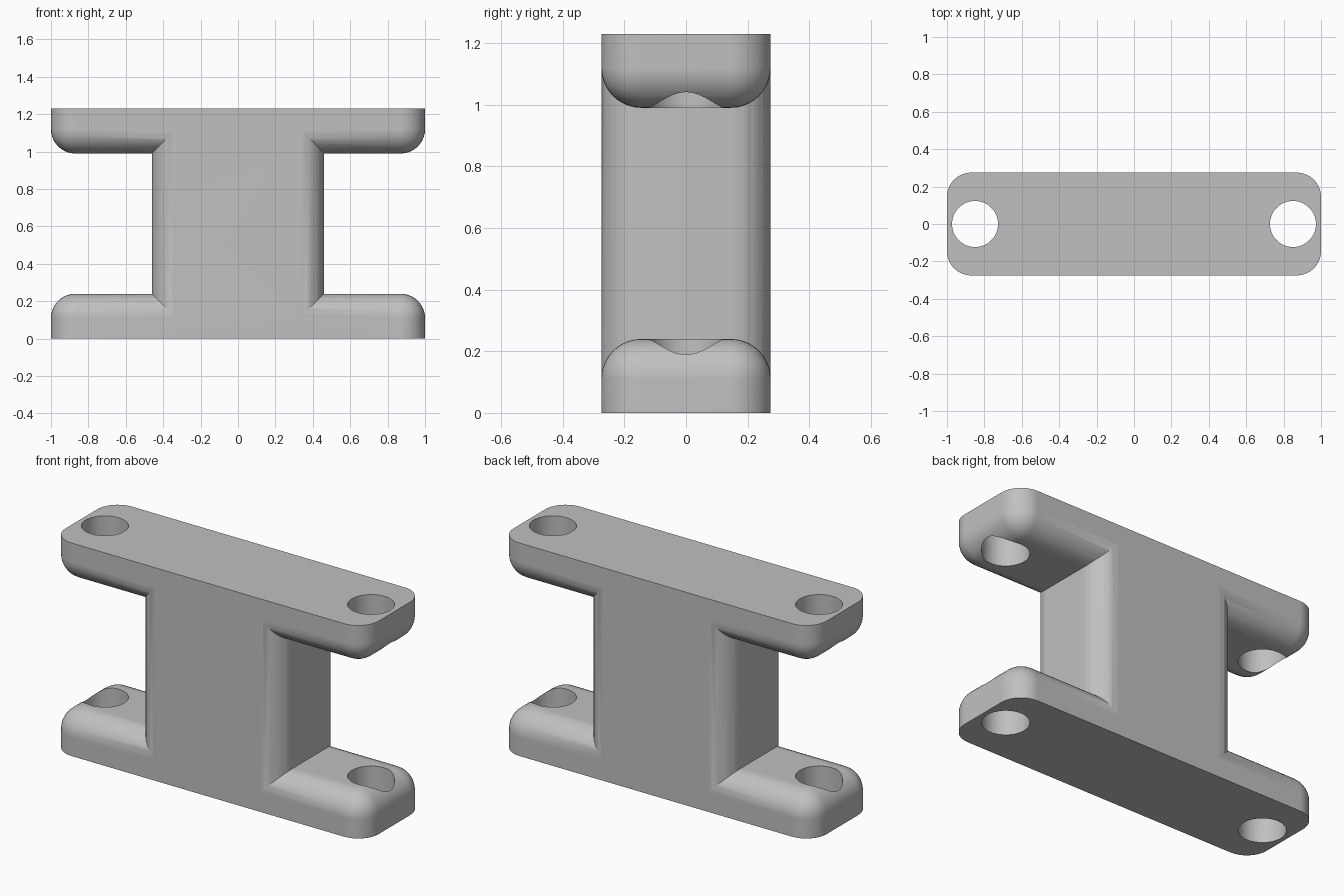
import bpy
import bmesh
from math import radians
from mathutils import Matrix, Vector

cube = bpy.data.objects.get("Cube")
if cube:
    bpy.data.objects.remove(cube, do_unlink=True)

HEIGHT, DEPTH, FLANGE, WEB, ROUND = 1.23, 0.55, 0.24, 0.92, 0.13
HOLE_X, HOLE_R = 0.85, 0.123

grey = bpy.data.materials.new("plain grey")
grey.use_nodes = True
grey.diffuse_color = (0.53, 0.53, 0.53, 1)
grey.node_tree.nodes["Principled BSDF"].inputs["Base Color"].default_value = grey.diffuse_color


def add_object(name, bm):
    bmesh.ops.recalc_face_normals(bm, faces=bm.faces)
    mesh = bpy.data.meshes.new(name)
    bm.to_mesh(mesh)
    bm.free()
    mesh.materials.append(grey)
    obj = bpy.data.objects.new(name, mesh)
    bpy.context.collection.objects.link(obj)
    return obj


def rounded_block(name, width, low, high, is_round):
    """Box between two heights, rounding the edges picked by is_round."""
    bm = bmesh.new()
    place = Matrix.Translation((0, 0, (low + high) / 2))
    size = Matrix.Diagonal((width, DEPTH, high - low, 1))
    bmesh.ops.create_cube(bm, size=1, matrix=place @ size)
    edges = [e for e in bm.edges if is_round(*[v.co for v in e.verts])]
    bmesh.ops.bevel(bm, geom=edges, offset=ROUND, segments=10,
                    profile=0.5, affect='EDGES')
    return add_object(name, bm)


def combine(target, tool, operation):
    mod = target.modifiers.new(operation.lower(), 'BOOLEAN')
    mod.operation, mod.solver, mod.object = operation, 'EXACT', tool
    bpy.ops.object.modifier_apply(modifier=mod.name)
    bpy.data.objects.remove(tool, do_unlink=True)


# Central column with rounded upright corners
body = rounded_block("mounting_bracket", WEB, 0.03, HEIGHT - 0.03,
                     lambda a, b: abs(a.z - b.z) > 0.1)
bpy.context.view_layer.objects.active = body
body.select_set(True)

# Bottom and top flanges, flat on the outside and rounded inside
bottom = rounded_block("bottom_flange", 2, 0, FLANGE,
                       lambda a, b: max(a.z, b.z) > 0.01)
top = rounded_block("top_flange", 2, HEIGHT - FLANGE, HEIGHT,
                    lambda a, b: min(a.z, b.z) < HEIGHT - 0.01)
for flange in (bottom, top):
    combine(body, flange, 'UNION')

# Bolt holes through both flanges
for side in (-1, 1):
    bm = bmesh.new()
    bmesh.ops.create_cone(bm, cap_ends=True, segments=48, radius1=HOLE_R, radius2=HOLE_R,
                          depth=2, matrix=Matrix.Translation(Vector((side * HOLE_X, 0, HEIGHT / 2))))
    cutter = add_object("hole_cutter", bm)
    cutter.hide_render = True
    combine(body, cutter, 'DIFFERENCE')

# Smooth rounds with crisp seams
bpy.ops.object.shade_smooth_by_angle(angle=radians(30))
weighted = body.modifiers.new("even shading", 'WEIGHTED_NORMAL')
weighted.keep_sharp = True
